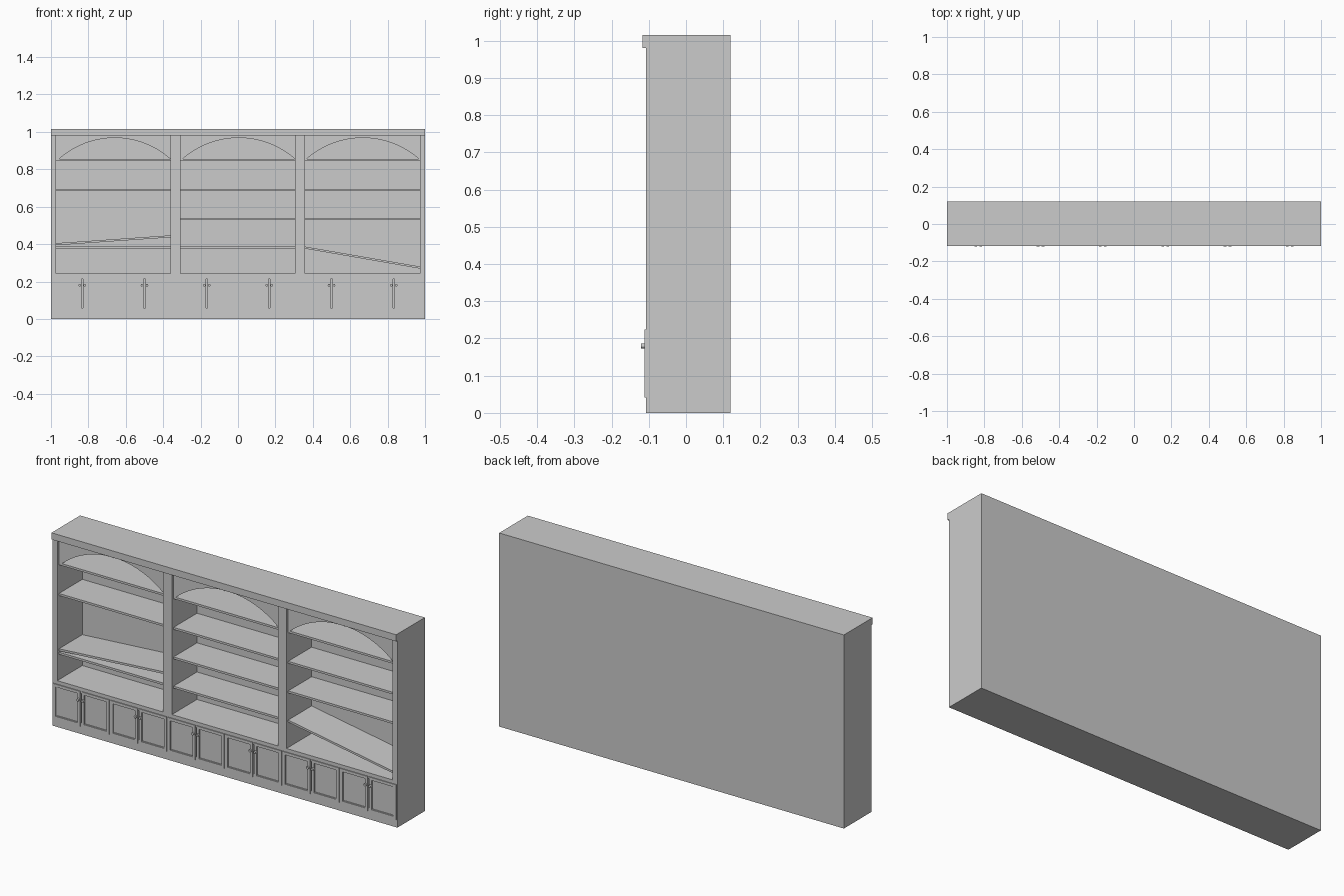
import bpy, bmesh, math
from mathutils import Matrix, Vector

if "Cube" in bpy.data.objects:
    bpy.data.objects.remove(bpy.data.objects["Cube"])

FRONT, BACK = -0.1075, 0.12      # carcass front and back
INNER = 0.10                     # face of the back panel
RECESS = -0.094                  # front of shelves and arches
BASE, TOP = 0.243, 0.98


def finish(name, bm):
    bmesh.ops.recalc_face_normals(bm, faces=bm.faces)
    me = bpy.data.meshes.new(name)
    bm.to_mesh(me)
    bm.free()
    ob = bpy.data.objects.new(name, me)
    bpy.context.collection.objects.link(ob)
    return ob


def box_bm(x0, x1, y0, y1, z0, z1):
    bm = bmesh.new()
    size = Matrix.Diagonal((x1 - x0, y1 - y0, z1 - z0, 1))
    mid = Matrix.Translation(((x0 + x1) / 2, (y0 + y1) / 2, (z0 + z1) / 2))
    bmesh.ops.create_cube(bm, size=1, matrix=mid @ size)
    return bm


def box(name, *dims):
    return finish(name, box_bm(*dims))


def prism(name, points, y0, y1):
    """Extrude an x-z outline from y0 back to y1."""
    bm = bmesh.new()
    face = bm.faces.new([bm.verts.new((x, y0, z)) for x, z in points])
    ext = bmesh.ops.extrude_face_region(bm, geom=[face])
    verts = [v for v in ext["geom"] if isinstance(v, bmesh.types.BMVert)]
    bmesh.ops.translate(bm, verts=verts, vec=(0, y1 - y0, 0))
    return finish(name, bm)


# Carcass: plinth, back, sides, counter, header and cornice
box("plinth", -1, 1, FRONT, BACK, 0, 0.04)
box("back_panel", -0.973, 0.973, INNER, BACK, 0.04, TOP)
box("side_left", -1, -0.973, FRONT, BACK, 0.04, TOP)
box("side_right", 0.973, 1, FRONT, BACK, 0.04, TOP)
box("counter", -0.973, 0.973, FRONT, INNER, 0.213, BASE)
box("cornice", -1, 1, -0.1175, BACK, TOP, 1.015)
for side, x0, x1 in (("left", -0.36, -0.308), ("right", 0.306, 0.357)):
    box("divider_" + side, x0, x1, FRONT, INNER, BASE, TOP)
    box("base_divider_" + side, x0 + 0.015, x1 - 0.015, -0.09, INNER, 0.04, 0.213)

# Face frame of the base cabinets
box("base_bottom_rail", -0.973, 0.973, FRONT, INNER, 0.04, 0.058)
for i in range(5):
    x = -2 / 3 + i / 3
    box(f"base_stile_{i}", x - 0.018, x + 0.018, FRONT, -0.09, 0.058, 0.213)


# Doors with sunk panels and small round knobs
def door(name, x0, x1):
    bm = box_bm(x0, x1, -0.112, -0.100, 0.041, 0.2245)
    bm.normal_update()
    front = min(bm.faces, key=lambda f: f.calc_center_median().y)
    bmesh.ops.inset_region(bm, faces=[front], thickness=0.021)
    ext = bmesh.ops.extrude_face_region(bm, geom=[front])
    bmesh.ops.delete(bm, geom=[front], context="FACES_ONLY") if front.is_valid else None
    verts = [v for v in ext["geom"] if isinstance(v, bmesh.types.BMVert)]
    bmesh.ops.translate(bm, verts=verts, vec=(0, 0.008, 0))
    finish(name, bm)


def knob(name, x):
    bm = bmesh.new()
    place = Matrix.Translation((x, -0.1165, 0.18)) @ Matrix.Rotation(math.pi / 2, 4, "X")
    bmesh.ops.create_cone(bm, cap_ends=True, segments=12, radius1=0.007,
                          radius2=0.007, depth=0.009, matrix=place)
    finish(name, bm)


for i in range(6):
    c = -5 / 6 + i / 3
    for tag, s in (("left", -1), ("right", 1)):
        a, b = sorted((c + s * 0.0045, c + s * 0.163))
        door(f"door_{i}_{tag}", a, b)
        knob(f"knob_{i}_{tag}", c + s * 0.0135)


# Shelves: each bay lists the top height at its left and right ends
THICK = 0.011
bays = {
    "left": (-0.973, -0.36, -0.955, -0.363,
             [(0.856, 0.856), (0.695, 0.695), (0.405, 0.447), (0.387, 0.387)]),
    "centre": (-0.308, 0.306, -0.295, 0.303,
               [(0.856, 0.856), (0.695, 0.695), (0.540, 0.540), (0.387, 0.387)]),
    "right": (0.357, 0.973, 0.368, 0.966,
              [(0.856, 0.856), (0.695, 0.695), (0.540, 0.540), (0.387, 0.280)]),
}
for bay, (x0, x1, a0, a1, shelves) in bays.items():
    for i, (zl, zr) in enumerate(shelves):
        prism(f"shelf_{bay}_{i}",
              [(x0, zl - THICK), (x1, zr - THICK), (x1, zr), (x0, zl)], RECESS, INNER)

    # Arched panel above the top shelf
    foot, rise, half, mid = 0.856, 0.112, (a1 - a0) / 2, (a0 + a1) / 2
    r = (half ** 2 + rise ** 2) / (2 * rise)
    ang = math.asin(half / r)
    arc = [(mid + r * math.sin(t), foot + rise - r + r * math.cos(t))
           for t in (-ang + 2 * ang * k / 28 for k in range(29))]
    prism("arch_" + bay, [(x0, foot)] + arc + [(x1, foot), (x1, TOP), (x0, TOP)],
          RECESS, RECESS + 0.015)
